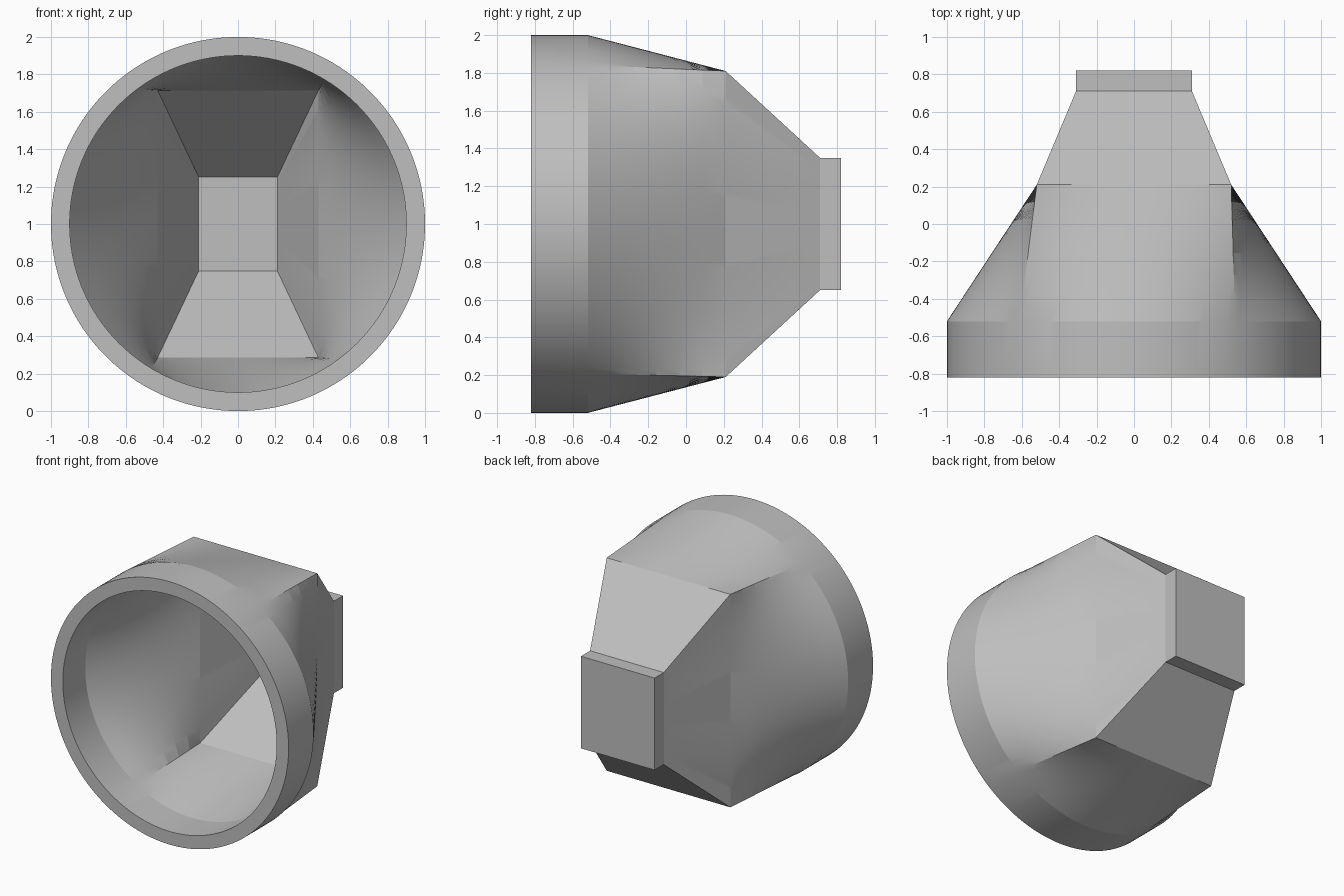
import bpy
import bmesh
from math import atan2, cos, sin, tau, radians

cube = bpy.data.objects.get("Cube")
if cube:
    bpy.data.objects.remove(cube, do_unlink=True)

TOP_STEPS, SIDE_STEPS, LOFT_ROWS = 32, 48, 6
CENTRE_Z = 1.0

grey = bpy.data.materials.new("plain grey")
grey.use_nodes = True
colour = (0.52, 0.52, 0.52, 1)
grey.diffuse_color = colour
grey.node_tree.nodes["Principled BSDF"].inputs["Base Color"].default_value = colour


def rectangle(w, h):
    """Half-size w by h, counter-clockwise from the upper +x corner."""
    corners = [(w, h), (-w, h), (-w, -h), (w, -h)]
    points = []
    for i, (a, b) in enumerate(zip(corners, corners[1:] + corners[:1])):
        steps = SIDE_STEPS if i % 2 else TOP_STEPS
        points += [(a[0] + (b[0] - a[0]) * k / steps,
                    a[1] + (b[1] - a[1]) * k / steps) for k in range(steps)]
    return points


def circle(radius, w, h):
    """Circle whose points match a w by h rectangle by share of perimeter."""
    angle = atan2(h, w)
    points = []
    for i in range(4):
        side, steps = (h, SIDE_STEPS) if i % 2 else (w, TOP_STEPS)
        span = tau * side / (2 * (w + h))
        points += [(radius * cos(angle + span * k / steps),
                    radius * sin(angle + span * k / steps)) for k in range(steps)]
        angle += span
    return points


def shell_sections(radius, y_front, y_round, y_rect, size, y_neck, neck):
    """Sections from the front opening back to the small neck rectangle."""
    ring, rect = circle(radius, *size), rectangle(*size)
    sections = [(y_front, ring)]
    for r in range(LOFT_ROWS + 1):
        t = r / LOFT_ROWS
        pts = [(a[0] + (b[0] - a[0]) * t, a[1] + (b[1] - a[1]) * t)
               for a, b in zip(ring, rect)]
        sections.append((y_round + (y_rect - y_round) * t, pts))
    sections.append((y_neck, rectangle(*neck)))
    return sections


# Outer skin with a square stub, then the inner pocket with a flat floor
outer = shell_sections(1.0, -0.82, -0.52, 0.21, (0.52, 0.81), 0.71, (0.31, 0.35))
outer.append((0.82, rectangle(0.31, 0.35)))
inner = shell_sections(0.9, -0.82, -0.55, 0.16, (0.43, 0.715), 0.72, (0.21, 0.25))

bm = bmesh.new()
rings = [[bm.verts.new((x, y, CENTRE_Z + z)) for x, z in pts]
         for y, pts in outer[::-1] + inner]
for a, b in zip(rings, rings[1:]):
    for i in range(len(a)):
        j = (i + 1) % len(a)
        bm.faces.new((a[i], a[j], b[j], b[i]))
bm.faces.new(rings[0])
bm.faces.new(rings[-1])
bmesh.ops.recalc_face_normals(bm, faces=bm.faces)

mesh = bpy.data.meshes.new("hollow_adapter")
bm.to_mesh(mesh)
bm.free()
mesh.materials.append(grey)
body = bpy.data.objects.new("hollow_adapter", mesh)
bpy.context.collection.objects.link(body)

bpy.ops.object.select_all(action='DESELECT')
body.select_set(True)
bpy.context.view_layer.objects.active = body
bpy.ops.object.shade_smooth_by_angle(angle=radians(9))
